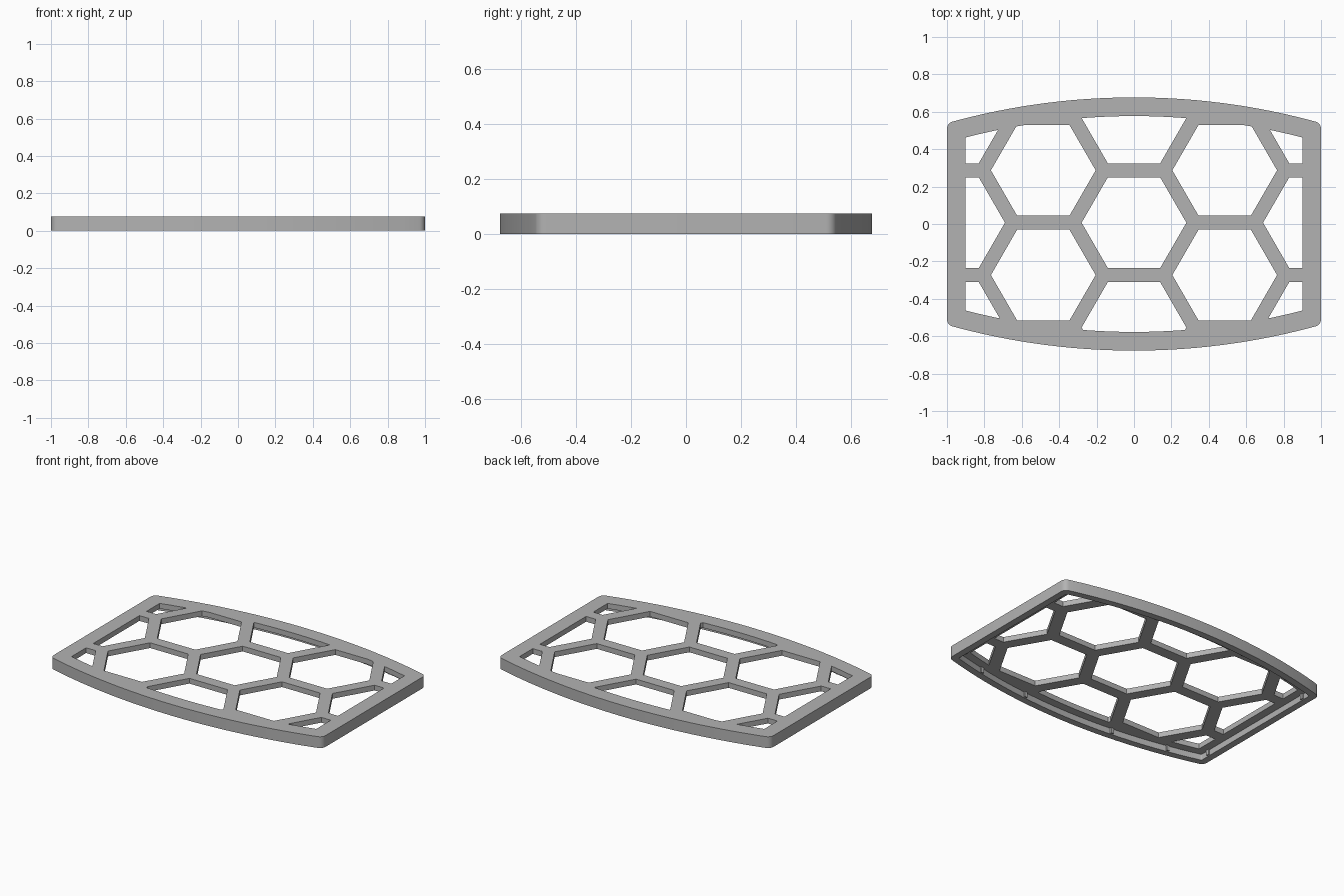
import bpy
import bmesh
import math

cube = bpy.data.objects.get("Cube")
if cube:
    bpy.data.objects.remove(cube)

HEIGHT = 0.075      # total height
PLATE_Z = 0.04      # underside of the top plate
SKIRT = 0.045       # wall thickness of the skirt
BORDER = 0.1        # width of the solid border
APOTHEM = 0.2425    # hexagon hole half height
PITCH = 0.56        # spacing between hexagon centres

grey = bpy.data.materials.new("light grey plastic")
grey.use_nodes = True
colour = (0.45, 0.45, 0.45, 1)
grey.diffuse_color = colour
grey.node_tree.nodes["Principled BSDF"].inputs["Base Color"].default_value = colour


def outline(inset, corner):
    """Bulged rectangle with rounded corners, moved inward by inset."""
    w, h, radius = 1 - inset, 0.677 - inset, 3.7 - inset
    tilt = math.asin((w - corner) / (radius - corner))
    cx, cy = w - corner, h - radius + (radius - corner) * math.cos(tilt)
    quarter = []
    for i in range(7):
        a = (math.pi / 2 - tilt) * i / 6
        quarter.append((cx + corner * math.cos(a), cy + corner * math.sin(a)))
    for i in range(1, 13):
        a = tilt * (1 - i / 12)
        quarter.append((radius * math.sin(a), h - radius + radius * math.cos(a)))
    half = quarter + [(-x, y) for x, y in quarter[-2::-1]]
    return half + [(-x, -y) for x, y in half]


def prism(name, loops, z0, z1):
    bm = bmesh.new()
    for pts in loops:
        face = bm.faces.new([bm.verts.new((x, y, z0)) for x, y in pts])
        top = bmesh.ops.extrude_face_region(bm, geom=[face])["geom"]
        verts = [v for v in top if isinstance(v, bmesh.types.BMVert)]
        bmesh.ops.translate(bm, verts=verts, vec=(0, 0, z1 - z0))
    bmesh.ops.recalc_face_normals(bm, faces=bm.faces)
    mesh = bpy.data.meshes.new(name)
    bm.to_mesh(mesh)
    bm.free()
    mesh.materials.append(grey)
    obj = bpy.data.objects.new(name, mesh)
    bpy.context.collection.objects.link(obj)
    return obj


def combine(obj, other, operation):
    """Apply a boolean and remove the helper."""
    mod = obj.modifiers.new("cut", "BOOLEAN")
    mod.operation, mod.object, mod.solver = operation, other, "EXACT"
    graph = bpy.context.evaluated_depsgraph_get()
    obj_mesh = bpy.data.meshes.new_from_object(obj.evaluated_get(graph))
    obj.modifiers.clear()
    obj.data = obj_mesh
    bpy.data.objects.remove(other)


# Honeycomb holes, trimmed to the inside of the border
hexes = []
side = APOTHEM / math.cos(math.pi / 6)
for col in range(-2, 3):
    for row in (-1, 0, 1):
        cx = col * PITCH * math.cos(math.pi / 6)
        cy = 0.007 + (row + (col % 2) / 2) * PITCH
        hexes.append([(cx + side * math.cos(k * math.pi / 3),
                       cy + side * math.sin(k * math.pi / 3)) for k in range(6)])
holes = prism("hole_cutter", hexes, -0.1, 0.2)
combine(holes, prism("trim", [outline(BORDER, 0.002)], -0.05, 0.15), "INTERSECT")

# Grille: rounded slab, hollowed underneath and pierced
grille = prism("grille_panel", [outline(0, 0.04)], 0, HEIGHT)
combine(grille, prism("pocket", [outline(SKIRT, 0.01)], -0.05, PLATE_Z), "DIFFERENCE")
combine(grille, holes, "DIFFERENCE")

# Small ribs on the inner face of the skirt
spots = [(x, 0.677 - SKIRT - x * x / 7.3) for x in (0.34, 0.73)] + [(1 - SKIRT, 0.44)]
ribs = []
for x, y in spots:
    for sx in (-1, 1):
        for sy in (-1, 1):
            ribs.append([(sx * x + dx * 0.01, sy * y + dy * 0.01)
                         for dx, dy in ((-1, -1), (1, -1), (1, 1), (-1, 1))])
rib_obj = prism("skirt_ribs", ribs, 0.005, PLATE_Z + 0.005)

bpy.ops.object.select_all(action="DESELECT")
grille.select_set(True)
bpy.context.view_layer.objects.active = grille
bpy.ops.object.shade_smooth_by_angle(angle=math.radians(30))
